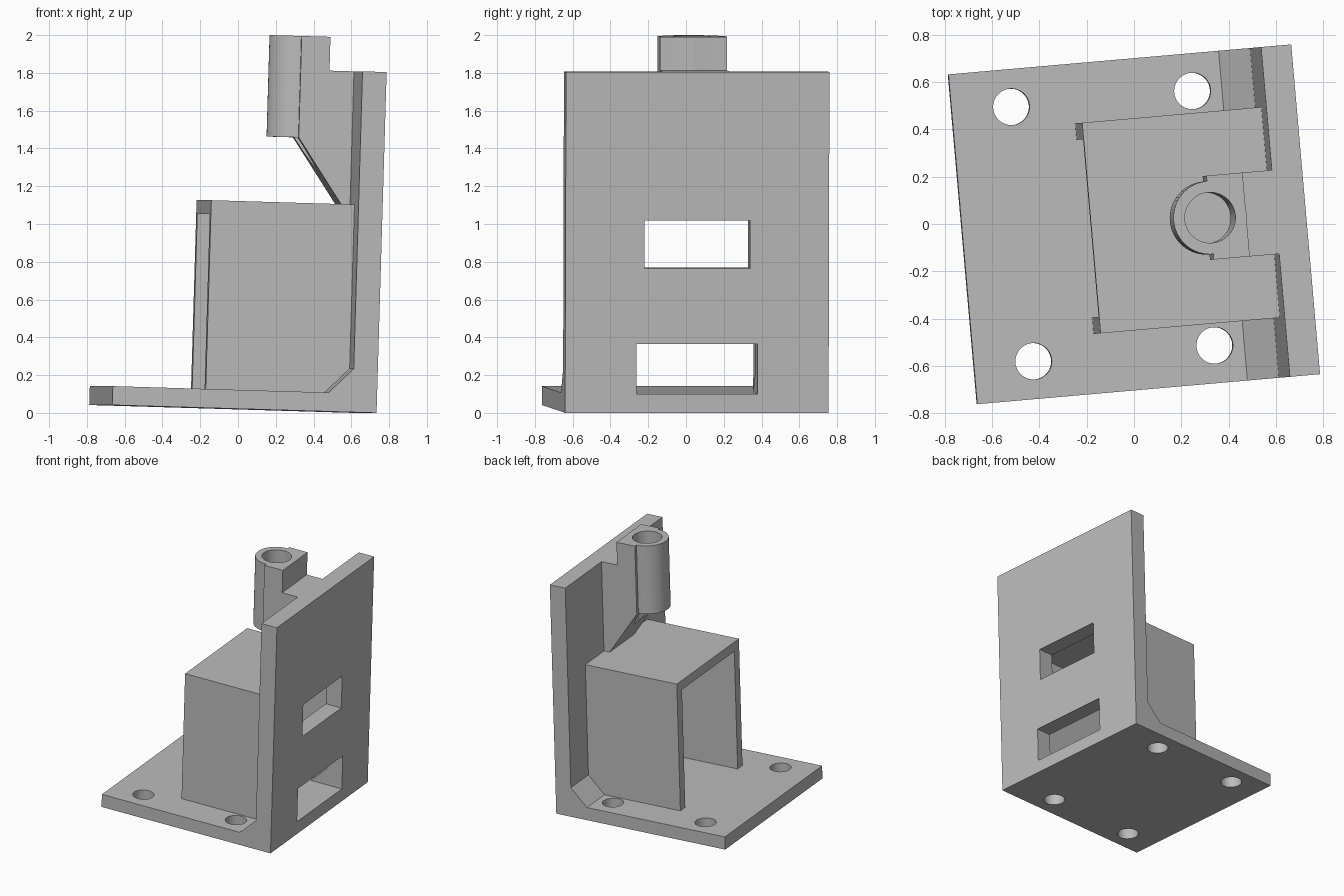
import bpy, bmesh, math
from mathutils import Matrix, Vector

if "Cube" in bpy.data.objects:
    bpy.data.objects.remove(bpy.data.objects["Cube"], do_unlink=True)

grey = bpy.data.materials.new("plain grey")
grey.use_nodes = True
colour = (0.5, 0.5, 0.5, 1)
grey.diffuse_color = colour
grey.node_tree.nodes["Principled BSDF"].inputs["Base Color"].default_value = colour

# Parts are built square to a local frame: x = 0 is the outside of the upright plate
POSE = (Matrix.Translation((0.6725, 0.0575, 0))
        @ Matrix.Rotation(math.radians(5), 4, 'Z')
        @ Matrix.Rotation(math.radians(1.7), 4, 'Y'))


def make_object(name, bm):
    bmesh.ops.recalc_face_normals(bm, faces=bm.faces)
    mesh = bpy.data.meshes.new(name)
    bm.to_mesh(mesh)
    bm.free()
    mesh.materials.append(grey)
    obj = bpy.data.objects.new(name, mesh)
    bpy.context.collection.objects.link(obj)
    return obj


def extrude(name, points, direction):
    bm = bmesh.new()
    face = bm.faces.new([bm.verts.new(p) for p in points])
    moved = bmesh.ops.extrude_face_region(bm, geom=[face])["geom"]
    verts = [v for v in moved if isinstance(v, bmesh.types.BMVert)]
    bmesh.ops.translate(bm, verts=verts, vec=Vector(direction))
    return make_object(name, bm)


def side_profile(name, points, half_width):
    return extrude(name, [(x, -half_width, z) for x, z in points], (0, 2 * half_width, 0))


def box(name, x0, x1, half_width, z0, z1):
    return side_profile(name, [(x0, z0), (x1, z0), (x1, z1), (x0, z1)], half_width)


def cylinder(name, x, y, radius, z0, z1):
    bm = bmesh.new()
    bmesh.ops.create_cone(bm, cap_ends=True, segments=64, radius1=radius, radius2=radius,
                          depth=z1 - z0, matrix=Matrix.Translation((x, y, (z0 + z1) / 2)))
    return make_object(name, bm)


def combine(target, other, operation):
    mod = target.modifiers.new("combine", 'BOOLEAN')
    mod.operation = operation
    mod.solver = 'EXACT'
    mod.object = other
    bpy.context.view_layer.objects.active = target
    bpy.ops.object.modifier_apply(modifier=mod.name)
    bpy.data.objects.remove(other, do_unlink=True)


# Base and upright plate in one angle, with a chamfered inner corner
DEPTH, WALL, FLOOR, TOP = 1.405, 0.128, 0.1, 1.805
angle_plate = side_profile("angle_plate", [
    (0, 0), (0, TOP), (-WALL, TOP), (-WALL, FLOOR + 0.13),
    (-WALL - 0.13, FLOOR), (-DEPTH, FLOOR), (-DEPTH, 0)], 0.7)

# Screw holes in the base and two windows in the upright
for x in (-1.152, -0.383):
    for y in (-0.54, 0.54):
        combine(angle_plate, cylinder("screw_hole", x, y, 0.077, -0.1, 0.3), 'DIFFERENCE')
combine(angle_plate, box("upper_window", -0.5, 0.1, 0.28, 0.765, 1.02), 'DIFFERENCE')
combine(angle_plate, box("lower_window", -0.5, 0.1, 0.322, FLOOR, 0.365), 'DIFFERENCE')

# Open-fronted housing: two sides and a roof
outer, inner, roof, ceiling = 0.447, 0.377, 1.1, 1.028
arch = [(-outer, 0.05), (-outer, roof), (outer, roof), (outer, 0.05),
        (inner, 0.05), (inner, ceiling), (-inner, ceiling), (-inner, 0.05)]
housing = extrude("housing", [(-0.889, y, z) for y, z in arch], (0.83, 0, 0))

# Stepped arm with a sloping underside, carrying a vertical sleeve
AXIS, RIM, SLEEVE_BASE = -0.411, 1.984, 1.447
arm = side_profile("sleeve_arm", [
    (AXIS, SLEEVE_BASE), (AXIS, RIM), (-0.258, RIM), (-0.258, TOP),
    (-WALL, TOP), (-WALL, 1.03)], 0.178)
combine(arm, cylinder("sleeve", AXIS, 0, 0.155, SLEEVE_BASE, RIM), 'UNION')
combine(arm, cylinder("sleeve_bore", AXIS, 0, 0.107, 1.15, 2.2), 'DIFFERENCE')

# Pose every part and smooth the round faces
for obj in (angle_plate, housing, arm):
    obj.data.transform(POSE)
    bpy.ops.object.select_all(action='DESELECT')
    obj.select_set(True)
    bpy.context.view_layer.objects.active = obj
    bpy.ops.object.shade_smooth_by_angle(angle=math.radians(30))
